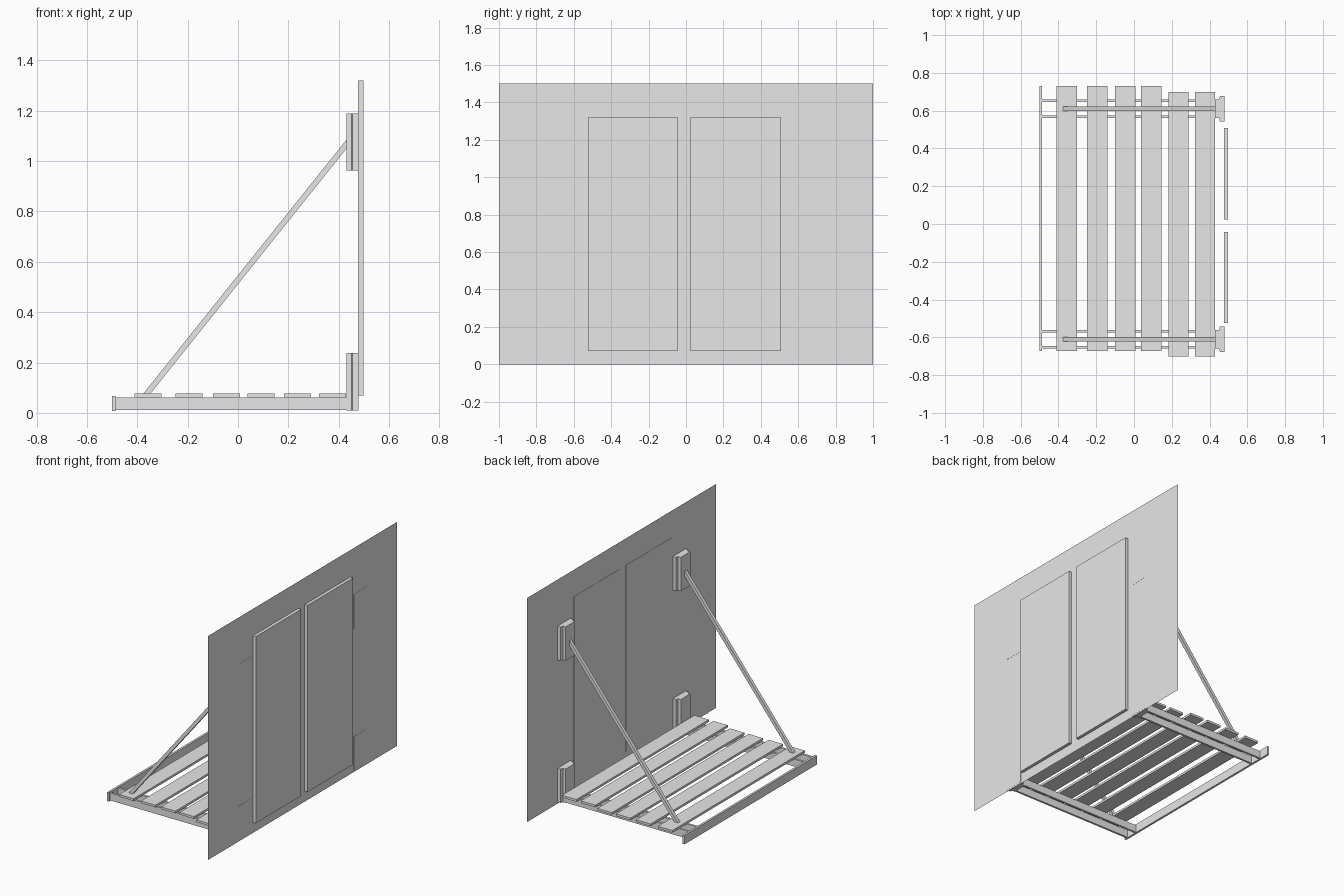
import bpy
import bmesh
from mathutils import Vector

if "Cube" in bpy.data.objects:
    bpy.data.objects.remove(bpy.data.objects["Cube"], do_unlink=True)

grey = bpy.data.materials.new("plain grey")
grey.use_nodes = True
grey.diffuse_color = (0.8, 0.8, 0.8, 1)
grey.node_tree.nodes["Principled BSDF"].inputs["Base Color"].default_value = (0.8, 0.8, 0.8, 1)


def finish(name, bm):
    bmesh.ops.recalc_face_normals(bm, faces=bm.faces)
    mesh = bpy.data.meshes.new(name)
    bm.to_mesh(mesh)
    bm.free()
    mesh.materials.append(grey)
    obj = bpy.data.objects.new(name, mesh)
    bpy.context.collection.objects.link(obj)
    return obj


def box(name, x, y, z):
    """Box spanning the given (low, high) ranges."""
    bm = bmesh.new()
    bmesh.ops.create_cube(bm, size=1)
    for v in bm.verts:
        v.co = [r[0] + (c + 0.5) * (r[1] - r[0]) for c, r in zip(v.co, (x, y, z))]
    return finish(name, bm)


def prism(name, outline, offset):
    """Closed outline extruded along an offset."""
    bm = bmesh.new()
    face = bm.faces.new([bm.verts.new(p) for p in outline])
    ext = bmesh.ops.extrude_face_region(bm, geom=[face], use_keep_orig=True)
    verts = [g for g in ext["geom"] if isinstance(g, bmesh.types.BMVert)]
    bmesh.ops.translate(bm, verts=verts, vec=Vector(offset))
    return finish(name, bm)


# Thin wall sheet
WALL = 0.477
bm = bmesh.new()
bm.faces.new([bm.verts.new((WALL, y, z))
              for y, z in ((-1, 0), (1, 0), (1, 1.5), (-1, 1.5))])
finish("wall", bm)

# Pair of door panels with a gap between them
for name, y in (("right_door", (-0.523, -0.043)), ("left_door", (0.025, 0.508))):
    box(name, (0.4755, 0.498), y, (0.07, 1.32))

# Deck slats: four shifted ones, then two centred ones by the wall
starts = (-0.41, -0.248, -0.1, 0.038, 0.182, 0.322)
for i, x in enumerate(starts):
    y = (-0.672, 0.73) if i < 4 else (-0.702, 0.7)
    box(f"deck_slat_{i + 1}", (x, x + 0.107), y, (0.062, 0.077))

# Outer edge board
box("edge_board", (-0.5, -0.486), (-0.672, 0.73), (0.008, 0.068))

for side, s in (("front", -1), ("back", 1)):
    mid = 0.61 * s

    # Twin rails under the deck
    for i, off in enumerate((-0.042, 0.042)):
        y = mid + off
        box(f"{side}_rail_{i + 1}", (-0.486, 0.478), (y - 0.007, y + 0.007), (0.012, 0.062))

    # Stepped wall brackets
    half = [(0.478, 0.067), (0.455, 0.067), (0.45, 0.05), (0.43, 0.05)]
    profile = half + [(x, -w) for x, w in reversed(half)]
    for level, low in (("lower", 0.01), ("upper", 0.962)):
        prism(f"{side}_{level}_bracket", [(x, mid + w, low) for x, w in profile], (0, 0, 0.227))

    # Diagonal square strut
    foot, head = Vector((-0.367, mid, 0.07)), Vector((0.437, mid, 1.075))
    along = head - foot
    across = along.cross(Vector((0, 1, 0))).normalized() * 0.011
    wide = Vector((0, 0.011, 0))
    prism(f"{side}_strut",
          [foot + across + wide, foot - across + wide, foot - across - wide, foot + across - wide],
          along)
